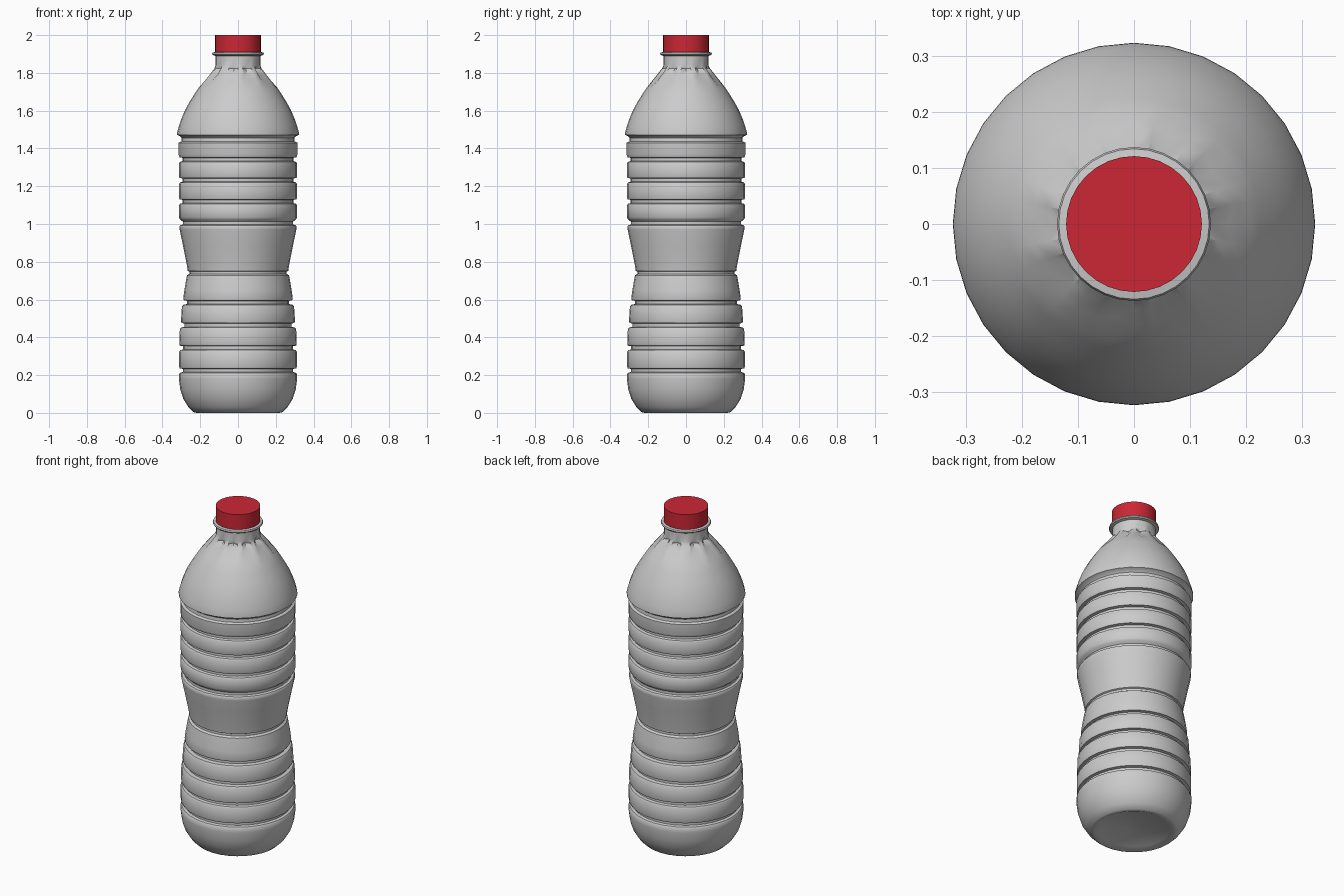
import bpy, bmesh, math

if "Cube" in bpy.data.objects:
    bpy.data.objects.remove(bpy.data.objects["Cube"])

SEG = 32
FLUTES = {0, 3, 6, 9, 13, 16, 19, 23, 26, 29}


def lathe(name, profile, dent=None):
    """Revolve (radius, z) points around z; zero radius makes a pole."""
    bm = bmesh.new()
    rings = []
    for r, z in profile:
        if r == 0:
            rings.append([bm.verts.new((0, 0, z))] * SEG)
            continue
        ring = []
        for i in range(SEG):
            a = 2 * math.pi * i / SEG
            rr = r - (dent(i, z) if dent else 0)
            ring.append(bm.verts.new((rr * math.cos(a), rr * math.sin(a), z)))
        rings.append(ring)
    for lo, hi in zip(rings, rings[1:]):
        for i in range(SEG):
            j = (i + 1) % SEG
            bm.faces.new(list(dict.fromkeys((lo[i], lo[j], hi[j], hi[i]))))
    bmesh.ops.recalc_face_normals(bm, faces=bm.faces)
    me = bpy.data.meshes.new(name)
    bm.to_mesh(me)
    bm.free()
    ob = bpy.data.objects.new(name, me)
    bpy.context.collection.objects.link(ob)
    bpy.ops.object.select_all(action='DESELECT')
    ob.select_set(True)
    bpy.context.view_layer.objects.active = ob
    bpy.ops.object.shade_smooth_by_angle(angle=math.radians(40))
    return ob


def groove(z, r_low, r_high, depth=0.02):
    """Small ring groove between two ribs."""
    inner = min(r_low, r_high) - depth
    return [(r_low, z - 0.022), (r_low - 0.006, z - 0.013), (inner, z - 0.009),
            (inner, z + 0.008), (r_high - 0.003, z + 0.011), (r_high, z + 0.02)]


def flute_depth(i, z):
    """Dents running down the shoulder from the neck."""
    if i not in FLUTES or not 1.72 < z < 1.832:
        return 0
    return 0.022 if z > 1.76 else 0.012


# Base with recessed underside
profile = [(0, 0.035), (0.05, 0.033), (0.10, 0.022), (0.19, 0.012), (0.218, 0.0),
           (0.235, 0.004), (0.262, 0.03), (0.29, 0.075), (0.306, 0.125), (0.313, 0.18)]
# Lower ribs
for z, lo, hi in ((0.225, .313, .312), (0.345, .312, .311),
                  (0.465, .308, .302), (0.585, .297, .29)):
    profile += groove(z, lo, hi)
# Waist
profile += [(0.284, 0.65), (0.273, 0.715), (0.27, 0.728), (0.258, 0.736),
            (0.258, 0.748), (0.266, 0.752), (0.272, 0.79), (0.292, 0.89),
            (0.309, 0.97), (0.311, 0.985), (0.306, 0.993), (0.292, 0.997),
            (0.292, 1.012), (0.306, 1.024), (0.313, 1.035)]
# Upper ribs
for z in (1.12, 1.233, 1.342):
    profile += groove(z, 0.313, 0.313)
# Collar band and shoulder
profile += [(0.314, 1.365), (0.314, 1.43), (0.30, 1.437), (0.298, 1.455),
            (0.306, 1.464), (0.323, 1.472), (0.322, 1.485), (0.314, 1.515),
            (0.301, 1.555), (0.28, 1.604), (0.254, 1.65), (0.226, 1.695),
            (0.209, 1.72), (0.180, 1.757), (0.153, 1.79), (0.128, 1.822),
            (0.119, 1.838)]
# Neck and support ring
profile += [(0.118, 1.89), (0.133, 1.894), (0.137, 1.90), (0.134, 1.908),
            (0.118, 1.911), (0.112, 1.93), (0, 1.93)]
lathe("bottle_body", profile, flute_depth)

# Screw cap
cap = lathe("screw_cap", [(0, 1.911), (0.121, 1.911), (0.121, 2.0), (0, 2.0)])
red = bpy.data.materials.new("cap_red")
red.diffuse_color = (0.6, 0.02, 0.035, 1)
red.use_nodes = True
red.node_tree.nodes["Principled BSDF"].inputs["Base Color"].default_value = red.diffuse_color
cap.data.materials.append(red)
